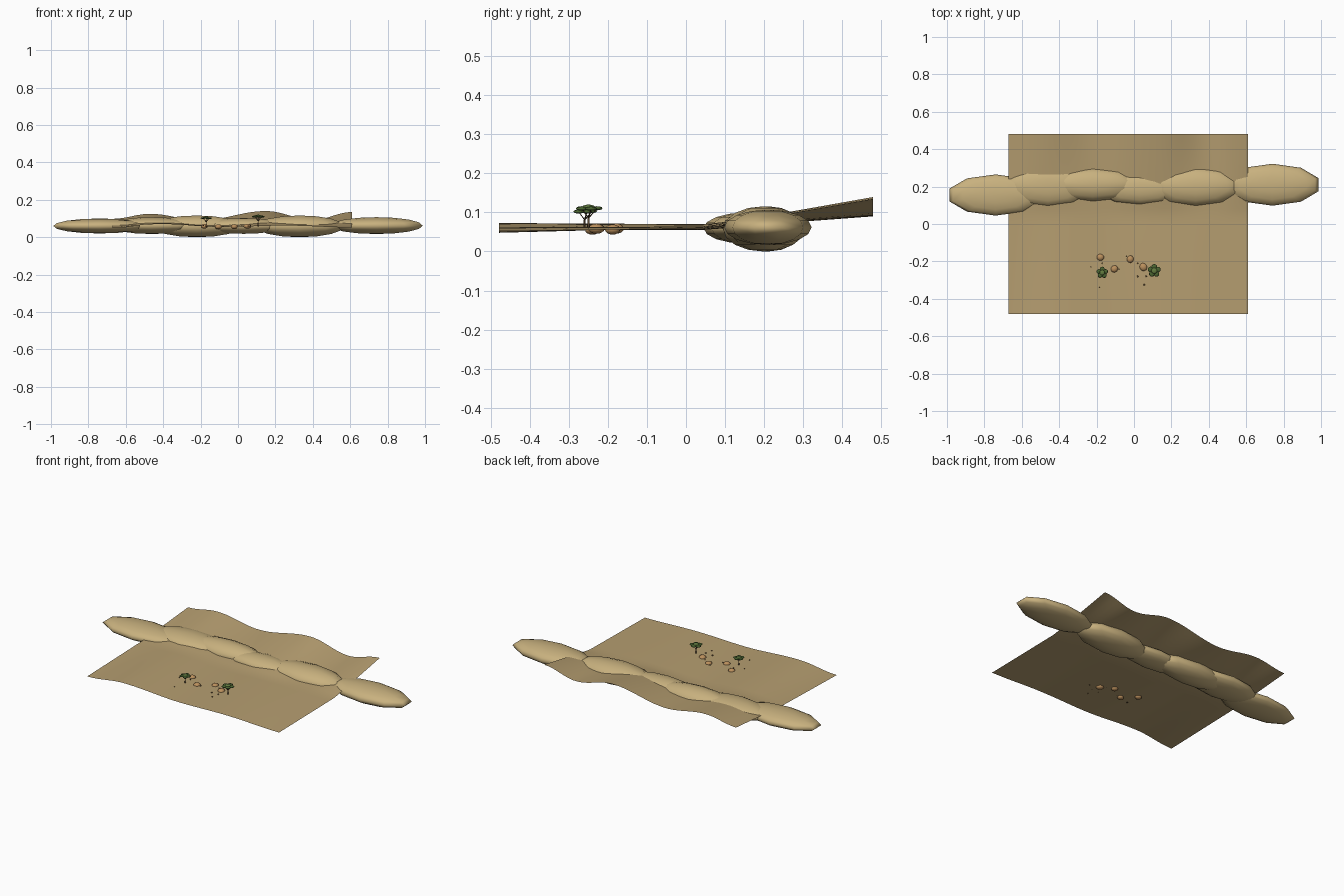
import bpy, bmesh, math, random
from mathutils import Vector, Matrix

if "Cube" in bpy.data.objects:
    bpy.data.objects.remove(bpy.data.objects["Cube"])

random.seed(4)

def material(name, rgb):
    m = bpy.data.materials.new(name)
    m.diffuse_color = (*rgb, 1)
    m.use_nodes = True
    m.node_tree.nodes["Principled BSDF"].inputs["Base Color"].default_value = m.diffuse_color
    return m

SAND = material("sand", (0.47, 0.345, 0.165))
DUNE = material("dune tan", (0.58, 0.44, 0.21))
STONE = material("stone orange", (0.50, 0.28, 0.11))
PEBBLE = material("pebble brown", (0.20, 0.12, 0.05))
BARK = material("bark", (0.10, 0.06, 0.03))
LEAF = material("leaf dark", (0.07, 0.13, 0.03))
LEAF2 = material("leaf light", (0.12, 0.20, 0.05))

def finish(name, bm, mats, smooth=True):
    me = bpy.data.meshes.new(name)
    for f in bm.faces:
        f.smooth = smooth
    bm.to_mesh(me)
    bm.free()
    for m in mats:
        me.materials.append(m)
    ob = bpy.data.objects.new(name, me)
    bpy.context.collection.objects.link(ob)
    return ob

def add_ball(bm, centre, radii, segs=10, rings=8, turn=0, mat=0):
    mtx = (Matrix.Translation(centre) @ Matrix.Rotation(turn, 4, 'Z')
           @ Matrix.Diagonal((*radii, 1)))
    before = set(bm.faces)
    bmesh.ops.create_uvsphere(bm, u_segments=segs, v_segments=rings, radius=1, matrix=mtx)
    for f in set(bm.faces) - before:
        f.material_index = mat

def add_rod(bm, a, b, r1, r2, mat=0):
    a, b = Vector(a), Vector(b)
    d = b - a
    mtx = Matrix.Translation((a + b) / 2) @ d.to_track_quat('Z', 'Y').to_matrix().to_4x4()
    before = set(bm.faces)
    bmesh.ops.create_cone(bm, cap_ends=True, segments=6, radius1=r1, radius2=r2,
                          depth=d.length, matrix=mtx)
    for f in set(bm.faces) - before:
        f.material_index = mat

# Ground height: wavy front edge, flatter middle, back edge rising in humps
def wave(points, x):
    for (x0, z0), (x1, z1) in zip(points, points[1:]):
        if x <= x1:
            t = (1 - math.cos(math.pi * (x - x0) / (x1 - x0))) / 2
            return z0 + (z1 - z0) * t
    return points[-1][1]

FRONT = [(-0.67, 0.048), (-0.42, 0.073), (-0.05, 0.056), (0.25, 0.062), (0.61, 0.052)]
MIDDLE = [(-0.67, 0.062), (-0.4, 0.07), (-0.1, 0.055), (0.2, 0.064), (0.61, 0.06)]
BACK = [(-0.67, 0.098), (-0.47, 0.125), (-0.2, 0.09), (0.15, 0.14), (0.4, 0.092), (0.61, 0.135)]

def ground_z(x, y):
    if y < 0.05:
        t = (y + 0.48) / 0.53
        return wave(FRONT, x) * (1 - t) + wave(MIDDLE, x) * t
    t = (y - 0.05) / 0.43
    return wave(MIDDLE, x) * (1 - t) + wave(BACK, x) * t

# Ground sheet
bm = bmesh.new()
bmesh.ops.create_grid(bm, x_segments=40, y_segments=24, size=1)
for v in bm.verts:
    v.co.x = -0.03 + 0.64 * v.co.x
    v.co.y *= 0.48
    v.co.z = ground_z(v.co.x, v.co.y)
finish("ground_sheet", bm, [SAND])

# Ridge of long overlapping mounds: centre, radii
mounds = [
    ((-0.74, 0.155, 0.060), (0.26, 0.110, 0.040)),
    ((-0.46, 0.200, 0.062), (0.24, 0.108, 0.045)),
    ((-0.22, 0.210, 0.058), (0.25, 0.090, 0.058)),
    ((0.03, 0.188, 0.060), (0.23, 0.085, 0.042)),
    ((0.33, 0.200, 0.058), (0.25, 0.105, 0.058)),
    ((0.74, 0.210, 0.062), (0.26, 0.112, 0.045)),
]
for i, (c, r) in enumerate(mounds):
    bm = bmesh.new()
    add_ball(bm, c, r)
    finish(f"ridge_mound_{i + 1}", bm, [DUNE])

# Half-buried stones
for i, (x, y, r) in enumerate([(-0.18, -0.178, 0.02), (-0.105, -0.24, 0.02),
                               (-0.02, -0.188, 0.02), (0.05, -0.23, 0.022)]):
    bm = bmesh.new()
    add_ball(bm, (x, y, ground_z(x, y)), (r, r * 0.92, 0.013), 10, 8, i * 0.7)
    finish(f"stone_{i + 1}", bm, [STONE])

# Scattered pebbles
bm = bmesh.new()
for x, y in [(-0.23, -0.23), (-0.17, -0.21), (-0.08, -0.24), (-0.04, -0.17), (-0.03, -0.2),
             (0.02, -0.21), (0.02, -0.28), (0.065, -0.28), (0.055, -0.325), (-0.185, -0.34)]:
    r = random.uniform(0.003, 0.005)
    add_ball(bm, (x, y, ground_z(x, y) + 0.002), (r, r, r * 0.7), 6, 4)
finish("pebbles", bm, [PEBBLE])

# Flat-topped trees: trunk, forked branches, canopy of flattened leaf clumps
def tree(name, x, y, s):
    z = ground_z(x, y)
    top = z + 0.047 * s
    fork = Vector((x, y, z + 0.024 * s))
    bm = bmesh.new()
    add_rod(bm, (x, y, z - 0.004), fork, 0.0034 * s, 0.0024 * s)
    for k in range(5):
        a = k * math.tau / 5 + 0.3
        tip = Vector((x + 0.02 * s * math.cos(a), y + 0.02 * s * math.sin(a), top))
        add_rod(bm, fork, tip, 0.0017 * s, 0.001 * s)
    finish(name + "_trunk", bm, [BARK])
    bm = bmesh.new()
    for k in range(5):
        a = k * math.tau / 5 + 0.3
        c = (x + 0.02 * s * math.cos(a), y + 0.02 * s * math.sin(a), top + 0.001 * (k % 2))
        add_ball(bm, c, (0.0145 * s, 0.0145 * s, 0.005 * s), 10, 6, 0, 0)
    add_ball(bm, (x, y, top + 0.004 * s), (0.016 * s, 0.016 * s, 0.006 * s), 10, 6, 0, 1)
    finish(name + "_canopy", bm, [LEAF, LEAF2])

tree("left_tree", -0.17, -0.26, 0.92)
tree("right_tree", 0.108, -0.25, 1.05)
